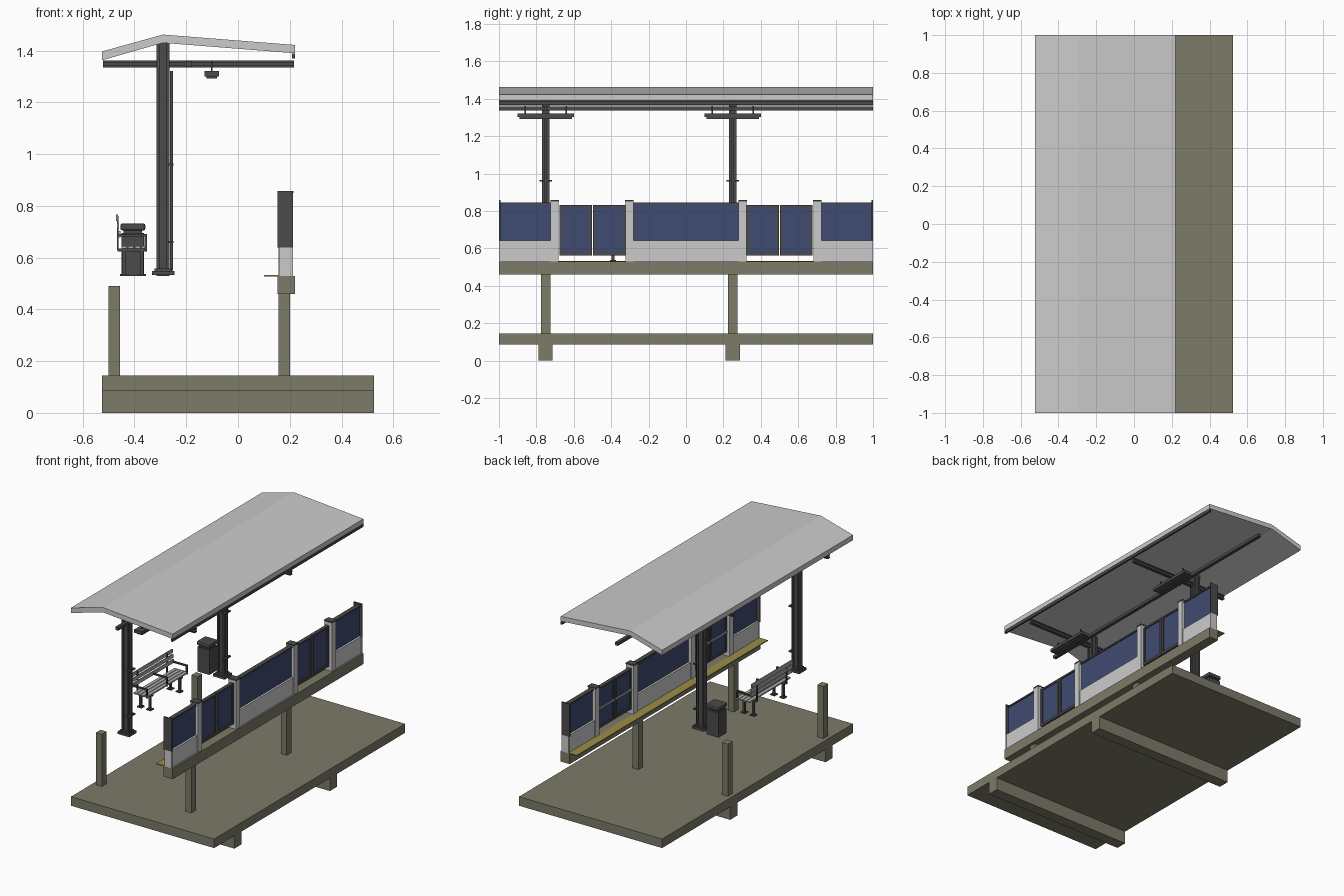
import bpy, bmesh
from mathutils import Matrix, Vector

cube = bpy.data.objects.get("Cube")
if cube:
    bpy.data.objects.remove(cube, do_unlink=True)


def material(name, rgb):
    m = bpy.data.materials.new(name)
    m.use_nodes = True
    m.diffuse_color = (*rgb, 1)
    m.node_tree.nodes["Principled BSDF"].inputs["Base Color"].default_value = (*rgb, 1)
    return m


CONCRETE = material("olive concrete", (0.205, 0.197, 0.14))
PANEL = material("light grey panel", (0.6, 0.6, 0.6))
STEEL = material("dark steel", (0.07, 0.07, 0.07))
GLASS = material("blue glass", (0.05, 0.07, 0.165))
YELLOW = material("yellow edge", (0.33, 0.27, 0.06))
SLAT = material("grey slat", (0.42, 0.42, 0.42))


def build(name, bm, mat):
    bmesh.ops.recalc_face_normals(bm, faces=bm.faces)
    me = bpy.data.meshes.new(name)
    bm.to_mesh(me)
    bm.free()
    me.materials.append(mat)
    ob = bpy.data.objects.new(name, me)
    bpy.context.collection.objects.link(ob)
    return ob


def boxes(name, mat, *spans):
    """One object made of boxes, each given as (x range, y range, z range)."""
    bm = bmesh.new()
    for span in spans:
        mid = Vector([(a + b) / 2 for a, b in span])
        size = Vector([b - a for a, b in span])
        bmesh.ops.create_cube(bm, size=1, matrix=Matrix.Translation(mid) @ Matrix.Diagonal(size.to_4d()))
    return build(name, bm, mat)


def around(c, half):
    return (c - half, c + half)


def extrude_y(name, mat, profile, y0, y1):
    bm = bmesh.new()
    face = bm.faces.new([bm.verts.new((x, y0, z)) for x, z in profile])
    new = bmesh.ops.extrude_face_region(bm, geom=[face])["geom"]
    bmesh.ops.translate(bm, vec=(0, y1 - y0, 0), verts=[v for v in new if isinstance(v, bmesh.types.BMVert)])
    return build(name, bm, mat)


FULL, WIDE = (-1, 1), (-0.525, 0.525)
FLOOR = 0.53
BAYS = (-0.75, 0.25)

# Foundation slab, platform edge beam and warning strip
boxes("foundation_slab", CONCRETE, (WIDE, FULL, (0.085, 0.145)))
boxes("platform_edge_beam", CONCRETE, ((0.153, 0.22), FULL, (0.46, FLOOR)))
boxes("warning_strip", YELLOW, ((0.1, 0.16), FULL, (0.527, 0.533)))

# Roof with a bent profile, and the long rails beneath it
extrude_y("roof", PANEL, [(-0.525, 1.363), (-0.525, 1.397), (-0.29, 1.462), (0.22, 1.422),
                          (0.22, 1.39), (-0.29, 1.43)], -1, 1)
boxes("roof_gutter", STEEL, ((0.208, 0.22), FULL, (1.37, 1.388)))
boxes("roof_long_beam", STEEL, ((-0.2, -0.178), FULL, (1.338, 1.358)))

for i, y in enumerate(BAYS, 1):
    # Foundation beam and platform posts
    boxes(f"foundation_beam_{i}", CONCRETE, (WIDE, around(y, 0.0375), (0, 0.085)))
    boxes(f"platform_posts_{i}", CONCRETE,
          ((0.157, 0.2), around(y, 0.025), (0.145, 0.46)),
          ((-0.5, -0.456), around(y, 0.025), (0.145, 0.49)))
    # H-section column with base plate and roof beam
    boxes(f"column_{i}", STEEL,
          ((-0.315, -0.304), around(y, 0.019), (FLOOR, 1.43)),
          ((-0.276, -0.265), around(y, 0.019), (FLOOR, 1.43)),
          ((-0.305, -0.275), around(y, 0.012), (FLOOR, 1.43)))
    boxes(f"column_base_{i}", STEEL,
          ((-0.332, -0.246), around(y, 0.038), (0.532, 0.548)),
          ((-0.322, -0.256), around(y, 0.028), (0.548, 0.558)))
    boxes(f"roof_cross_beam_{i}", STEEL,
          ((-0.522, 0.216), around(y, 0.012), (1.335, 1.342)),
          ((-0.522, 0.216), around(y, 0.006), (1.34, 1.355)),
          ((-0.522, 0.216), around(y, 0.012), (1.353, 1.361)))
    # Drainpipe with brackets
    boxes(f"drainpipe_{i}", STEEL, ((-0.262, -0.252), around(y, 0.006), (0.55, 1.322)))
    boxes(f"drainpipe_brackets_{i}", STEEL,
          *[((-0.268, -0.25), around(y, 0.033), around(z, 0.004)) for z in (0.66, 0.96)])
    # Hanging lamp
    boxes(f"lamp_{i}", STEEL,
          ((-0.13, -0.073), around(y, 0.152), (1.301, 1.321)),
          ((-0.122, -0.081), around(y, 0.14), (1.292, 1.301)),
          *[((-0.105, -0.098), around(y + d, 0.004), (1.32, 1.36)) for d in (-0.11, 0.11)])

# Screen wall: solid base panels with glass and a top rail
for i, (a, b) in enumerate([(-0.995, -0.7), (-0.3, 0.3), (0.7, 0.995)], 1):
    boxes(f"wall_panel_{i}", PANEL, ((0.165, 0.208), (a, b), (FLOOR, 0.642)))
    boxes(f"wall_glass_{i}", GLASS, ((0.178, 0.195), (a, b), (0.642, 0.838)))
    boxes(f"wall_top_rail_{i}", STEEL, ((0.172, 0.202), (a, b), (0.836, 0.846)))
for i, y in enumerate((-0.7025, -0.3025, 0.3025, 0.7025), 1):
    boxes(f"wall_post_{i}", PANEL, ((0.157, 0.213), around(y, 0.0215), (FLOOR, 0.85)))
    boxes(f"wall_post_cap_{i}", STEEL, ((0.155, 0.215), around(y, 0.023), (0.85, 0.858)))
for side, y in (("front", -0.9965), ("rear", 0.9965)):
    boxes(f"{side}_end_plate", STEEL, ((0.153, 0.213), around(y, 0.0035), (0.64, 0.858)))
    boxes(f"{side}_end_base", PANEL, ((0.16, 0.213), around(y, 0.0035), (FLOOR, 0.64)))

# Sliding gates: two framed glass leaves each, with a push bar on the platform side
for i, mid in enumerate((-0.5, 0.5), 1):
    for side, s in (("a", -1), ("b", 1)):
        c, h, f = mid + s * 0.089, 0.087, 0.007
        gx = (0.172, 0.196)
        boxes(f"gate_{i}{side}_frame", STEEL,
              (gx, around(c - h + f, f), (0.562, 0.832)), (gx, around(c + h - f, f), (0.562, 0.832)),
              (gx, around(c, h), (0.562, 0.578)), (gx, around(c, h), (0.82, 0.832)))
        boxes(f"gate_{i}{side}_glass", GLASS, ((0.179, 0.189), around(c, h - f), (0.576, 0.822)))
        boxes(f"gate_{i}{side}_push_bar", SLAT, ((0.164, 0.172), around(c, h - f), (0.69, 0.703)))

# Bench
B0, B1 = -0.45, -0.02
BM = (B0 + B1) / 2
boxes("bench_seat_slats", SLAT, *[(around(x, 0.011), (B0, B1), (0.636, 0.645))
                                  for x in (-0.44, -0.414, -0.388, -0.362)])
boxes("bench_back_slats", SLAT, *[(around(-0.459 - d * 0.004, 0.004), (B0, B1), around(0.69 + d * 0.032, 0.012))
                                  for d in range(3)])
for i, y in enumerate((BM - 0.155, BM + 0.155), 1):
    boxes(f"bench_legs_{i}", STEEL,
          *[(around(x, 0.007), around(y, 0.007), (FLOOR, 0.63)) for x in (-0.44, -0.372)],
          *[(around(x, 0.017), around(y, 0.017), (FLOOR, 0.537)) for x in (-0.44, -0.372)],
          ((-0.465, -0.352), around(y, 0.007), (0.624, 0.636)),
          ((-0.468, -0.461), around(y, 0.006), (0.63, 0.76)))
for i, y in enumerate((B0 + 0.006, BM, B1 - 0.006), 1):
    boxes(f"bench_armrest_{i}", STEEL,
          ((-0.462, -0.352), around(y, 0.006), (0.682, 0.691)),
          ((-0.361, -0.352), around(y, 0.006), (0.63, 0.684)))

# Litter bin with a raised bevelled lid
boxes("bin_body", STEEL, ((-0.45, -0.363), around(0.26, 0.042), (FLOOR, 0.695)),
      ((-0.442, -0.371), around(0.26, 0.034), (0.69, 0.71)))
lid = boxes("bin_lid", STEEL, ((-0.455, -0.358), around(0.26, 0.047), (0.705, 0.732)))
bevel = lid.modifiers.new("bevel", "BEVEL")
bevel.width, bevel.segments = 0.008, 2
